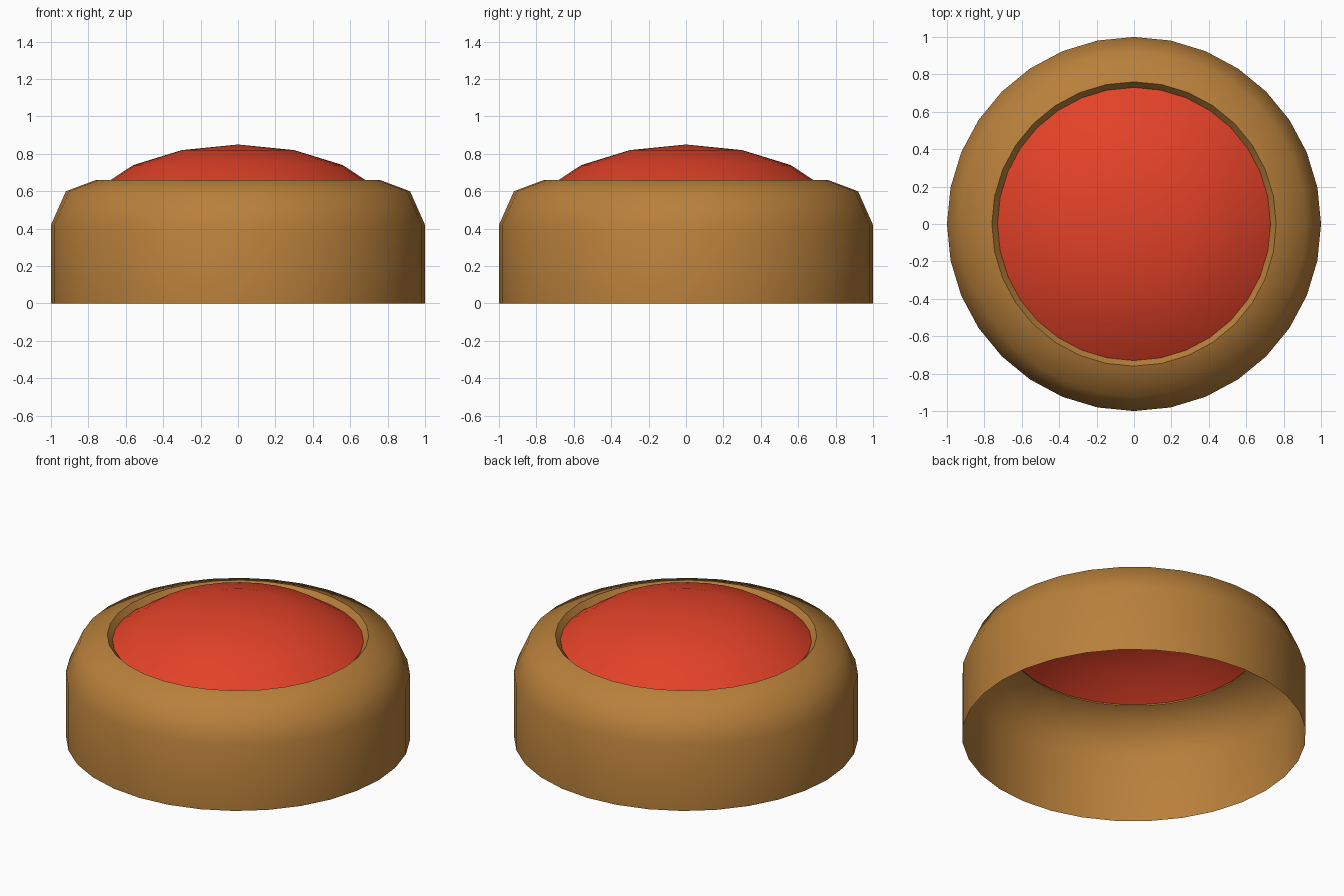
import bpy, bmesh, math

if "Cube" in bpy.data.objects:
    bpy.data.objects.remove(bpy.data.objects["Cube"])

SIDES = 32


def material(name, rgb):
    m = bpy.data.materials.new(name)
    m.diffuse_color = (*rgb, 1.0)
    m.use_nodes = True
    m.node_tree.nodes["Principled BSDF"].inputs["Base Color"].default_value = m.diffuse_color
    return m


def lathe(name, profile, mat):
    """Revolve (radius, height) points, listed from bottom/outside to top/inside."""
    bm = bmesh.new()
    rings = []
    for r, z in profile:
        if r == 0:
            rings.append([bm.verts.new((0, 0, z))] * SIDES)
        else:
            rings.append([bm.verts.new((r * math.cos(2 * math.pi * i / SIDES),
                                        r * math.sin(2 * math.pi * i / SIDES), z))
                          for i in range(SIDES)])
    for a, b in zip(rings, rings[1:]):
        for i in range(SIDES):
            j = (i + 1) % SIDES
            corners = [a[i], a[j], b[j], b[i]]
            bm.faces.new(list(dict.fromkeys(corners)))
    mesh = bpy.data.meshes.new(name)
    bm.to_mesh(mesh)
    bm.free()
    mesh.materials.append(mat)
    obj = bpy.data.objects.new(name, mesh)
    bpy.context.collection.objects.link(obj)
    bpy.ops.object.select_all(action='DESELECT')
    obj.select_set(True)
    bpy.context.view_layer.objects.active = obj
    bpy.ops.object.shade_smooth_by_angle(angle=math.radians(60))
    return obj


brass = material("brass brown", (0.48, 0.215, 0.043))
red = material("button red", (0.77, 0.054, 0.021))

# Open-bottomed housing with a rounded shoulder and a lip turned inward
lathe("housing", [(1, 0), (1, 0.42), (0.92, 0.60), (0.76, 0.66), (0.72, 0.61)], brass)

# Shallow domed button seated in the lip
lathe("button_dome", [(0.73, 0.627), (0.56, 0.74), (0.30, 0.82), (0, 0.85)], red)
